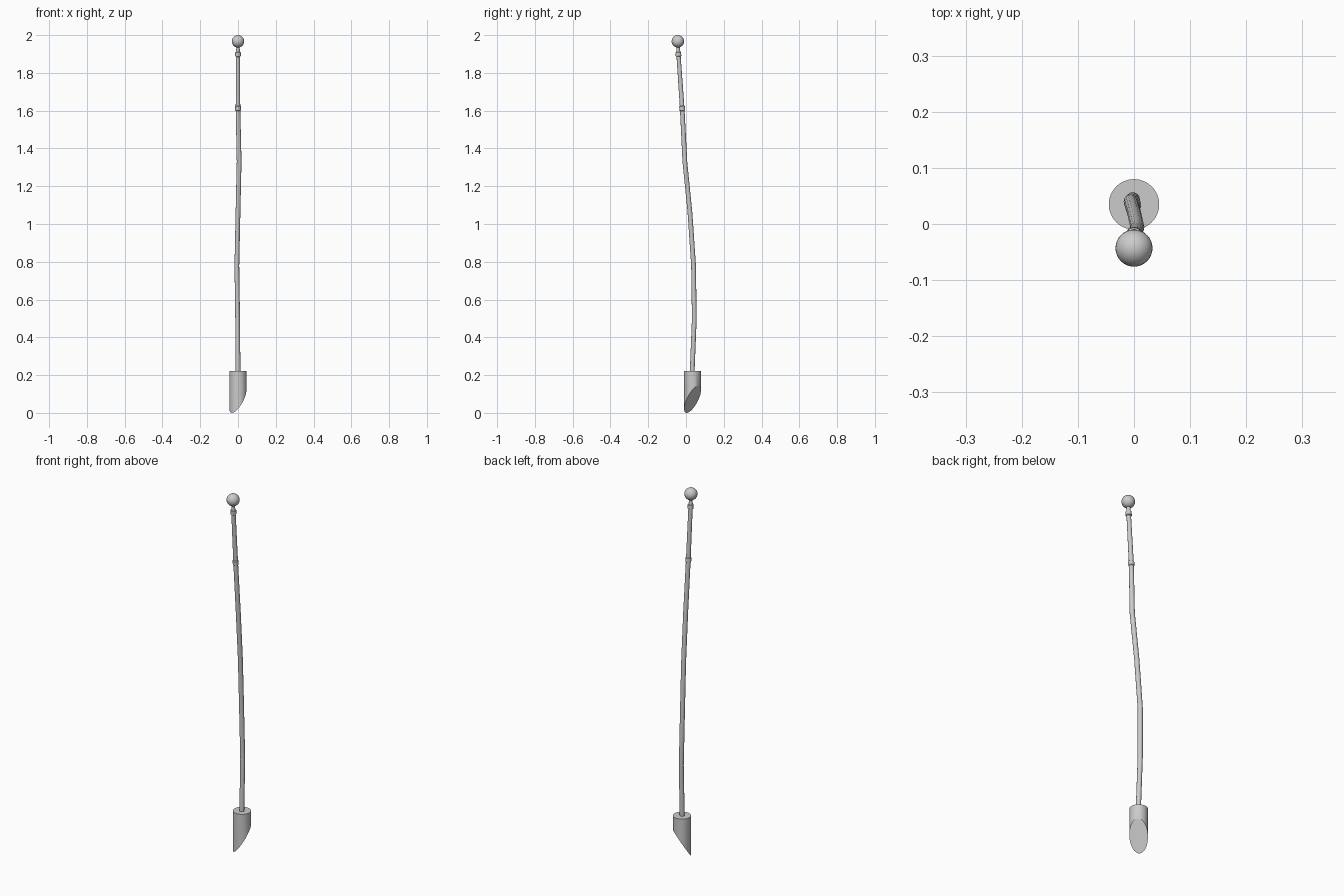
import bpy, bmesh, math
from mathutils import Vector

if "Cube" in bpy.data.objects:
    bpy.data.objects.remove(bpy.data.objects["Cube"])


def finish(name, bm):
    bmesh.ops.recalc_face_normals(bm, faces=bm.faces[:])
    me = bpy.data.meshes.new(name)
    bm.to_mesh(me)
    bm.free()
    ob = bpy.data.objects.new(name, me)
    bpy.context.collection.objects.link(ob)
    bpy.ops.object.select_all(action='DESELECT')
    ob.select_set(True)
    bpy.context.view_layer.objects.active = ob
    bpy.ops.object.shade_smooth_by_angle(angle=math.radians(35))
    return ob


def sweep(name, stations, sides=16):
    """Tube through (x, y, z, radius) stations, capped at both ends."""
    bm = bmesh.new()
    pts = [Vector(s[:3]) for s in stations]
    rings = []
    for i, (p, s) in enumerate(zip(pts, stations)):
        t = (pts[min(i + 1, len(pts) - 1)] - pts[max(i - 1, 0)]).normalized()
        u = (Vector((1, 0, 0)) - t * t.x).normalized()
        v = t.cross(u)
        angles = [2 * math.pi * k / sides for k in range(sides)]
        rings.append([bm.verts.new(p + s[3] * (math.cos(a) * u + math.sin(a) * v))
                      for a in angles])
    for a, b in zip(rings, rings[1:]):
        for k in range(sides):
            n = (k + 1) % sides
            bm.faces.new((a[k], a[n], b[n], b[k]))
    bm.faces.new(rings[0][::-1])
    bm.faces.new(rings[-1])
    return finish(name, bm)


def profile_on(name, start, end, profile):
    """Turned part: profile of (fraction along axis, radius)."""
    a, b = Vector(start), Vector(end)
    return sweep(name, [(*a.lerp(b, f), r) for f, r in profile], 24)


# Gently bent shaft
sweep("shaft", [
    (0, 0.032, 0.20, 0.0125), (0, 0.034, 0.25, 0.0125),
    (-0.002, 0.044, 0.50, 0.0125), (-0.006, 0.040, 0.78, 0.0125),
    (0, 0.021, 1.06, 0.0125), (0.006, -0.006, 1.33, 0.0125),
    (0, -0.020, 1.61, 0.0120), (0, -0.040, 1.90, 0.0110)])

# Collar rings
band = [(0, 0.012), (0.1, 0.0148), (0.9, 0.0148), (1, 0.012)]
profile_on("middle_collar", (0, -0.0195, 1.598), (0, -0.0215, 1.626), band)
profile_on("upper_collar", (0, -0.0392, 1.886), (0, -0.0408, 1.911), band)

# Flared neck under the knob
profile_on("neck", (0, -0.0405, 1.905), (0, -0.0425, 1.945),
           [(0, 0.013), (0.3, 0.010), (0.6, 0.009), (1, 0.010)])

# Round knob
bm = bmesh.new()
bmesh.ops.create_uvsphere(bm, u_segments=32, v_segments=16, radius=0.033)
bmesh.ops.translate(bm, verts=bm.verts[:], vec=(0, -0.043, 1.967))
finish("knob", bm)

# Base tip: cylinder cut off by a slanted plane
R, TOP, SLOPE = 0.045, 0.222, 1.6
bm = bmesh.new()
bmesh.ops.create_cone(bm, cap_ends=True, segments=32, radius1=R, radius2=R, depth=0.4)
bmesh.ops.translate(bm, verts=bm.verts[:], vec=(0, 0.035, TOP - 0.2))
d = Vector((1, 1, 0)).normalized()
res = bmesh.ops.bisect_plane(
    bm, geom=bm.verts[:] + bm.edges[:] + bm.faces[:],
    plane_co=Vector((0, 0.035, 0)) + Vector((0, 0, SLOPE * R)),
    plane_no=Vector((0, 0, 1)) - d * SLOPE, clear_inner=True)
bmesh.ops.holes_fill(bm, edges=[e for e in bm.edges if e.is_boundary], sides=0)
finish("slanted_tip", bm)
